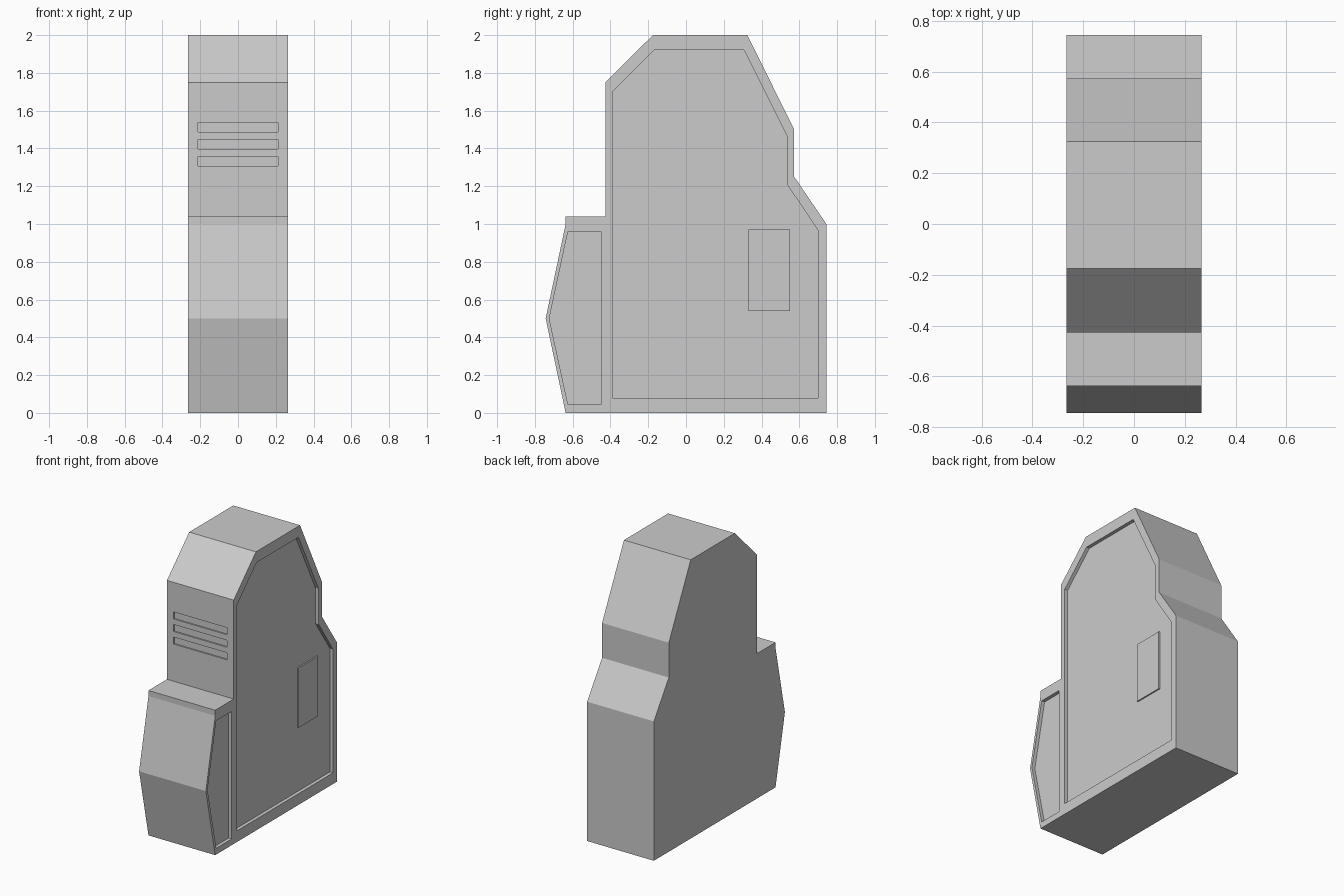
import bpy, bmesh

if "Cube" in bpy.data.objects:
    bpy.data.objects.remove(bpy.data.objects["Cube"])

HALF = 0.265      # half width of the cabinet
RECESS = 0.025    # depth of the side panels


def prism(name, profile, x0, x1):
    """Extrude a (y, z) profile along x."""
    bm = bmesh.new()
    face = bm.faces.new([bm.verts.new((x0, y, z)) for y, z in profile])
    ext = bmesh.ops.extrude_face_region(bm, geom=[face])
    verts = [v for v in ext["geom"] if isinstance(v, bmesh.types.BMVert)]
    bmesh.ops.translate(bm, verts=verts, vec=(x1 - x0, 0, 0))
    bmesh.ops.recalc_face_normals(bm, faces=bm.faces)
    mesh = bpy.data.meshes.new(name)
    bm.to_mesh(mesh)
    bm.free()
    obj = bpy.data.objects.new(name, mesh)
    bpy.context.collection.objects.link(obj)
    return obj


def rect(y0, y1, z0, z1):
    return [(y0, z0), (y1, z0), (y1, z1), (y0, z1)]


def cut(target, cutter):
    cutter.hide_render = True
    mod = target.modifiers.new("cut", "BOOLEAN")
    mod.operation = "DIFFERENCE"
    mod.solver = "EXACT"
    mod.object = cutter
    bpy.context.view_layer.objects.active = target
    bpy.ops.object.modifier_apply(modifier=mod.name)
    bpy.data.objects.remove(cutter)


# Cabinet body
body = prism("cabinet_body", [
    (-0.637, 0), (0.743, 0), (0.743, 1.0), (0.573, 1.25), (0.573, 1.5),
    (0.325, 2.0), (-0.175, 2.0), (-0.427, 1.75), (-0.427, 1.04),
    (-0.637, 1.04), (-0.637, 1.0), (-0.743, 0.5)], -HALF, HALF)

# Recessed side panels: main and front compartment
main_panel = [(-0.39, 0.08), (0.70, 0.08), (0.70, 0.965), (0.535, 1.21),
              (0.535, 1.465), (0.307, 1.92), (-0.168, 1.92), (-0.39, 1.70)]
front_panel = [(-0.625, 0.045), (-0.45, 0.045), (-0.45, 0.96),
               (-0.625, 0.96), (-0.724, 0.5)]
for profile in (main_panel, front_panel):
    cut(body, prism("panel_cutter", profile, HALF - RECESS, HALF + 0.1))

# Shallow vent slots on the front
for i in range(3):
    z = 1.307 + i * 0.09
    cut(body, prism("vent_cutter", rect(-0.5, -0.417, z, z + 0.05), -0.213, 0.213))

# Small raised hatch on the main side panel
prism("side_hatch", rect(0.33, 0.55, 0.54, 0.97),
      HALF - RECESS - 0.02, HALF - RECESS + 0.01)
